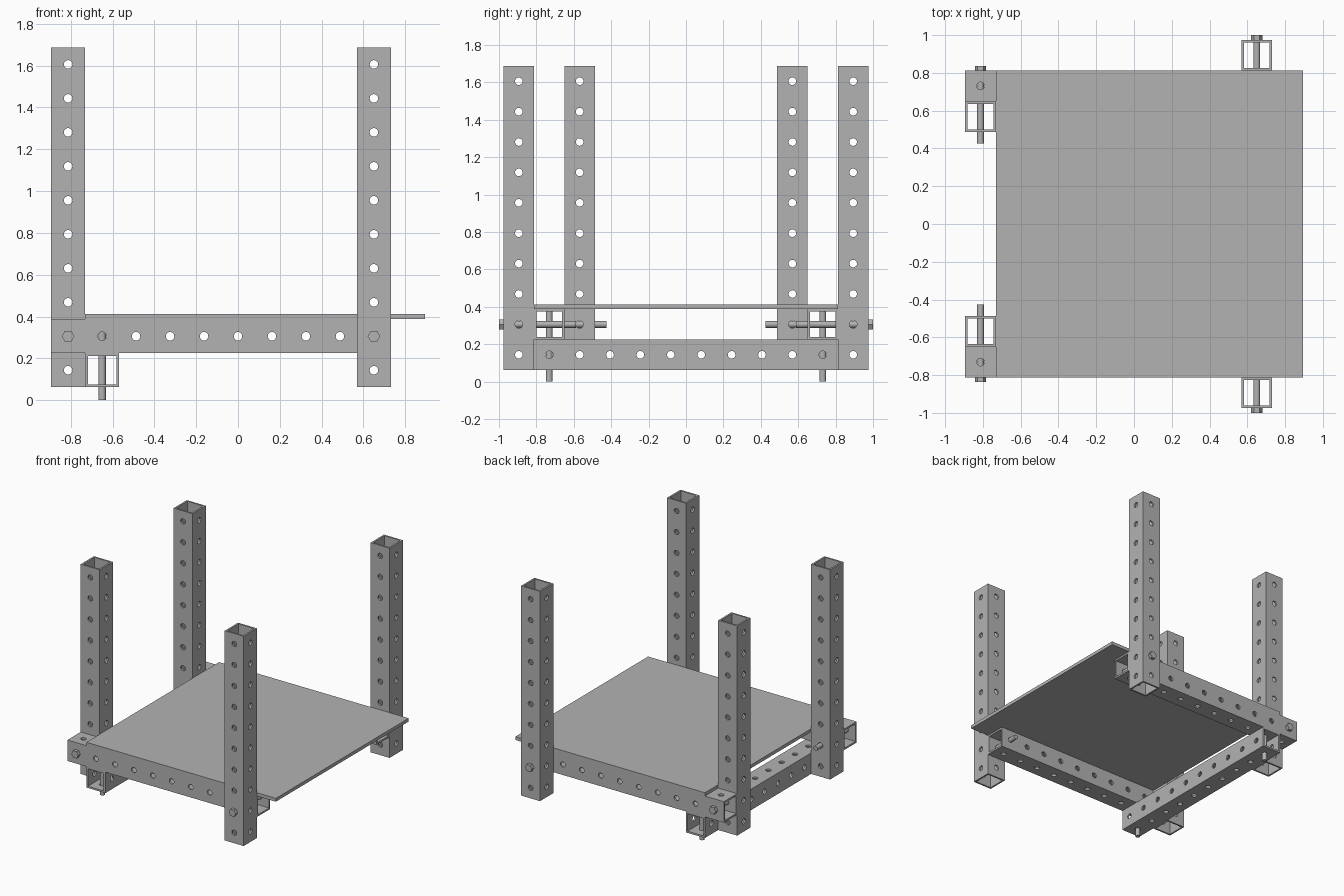
import bpy, bmesh
from math import sin, cos, pi
from mathutils import Matrix, Vector

cube = bpy.data.objects.get("Cube")
if cube:
    bpy.data.objects.remove(cube)

W = 0.1625            # tube width, equal to the hole pitch
CELLS = 10            # holes per tube face
LENGTH = W * CELLS
WALL = 0.0135
HOLE = 0.0203
BASE = 0.062          # underside of the legs
HEAD = 0.025          # bolt head height
PLATE = 0.026
BOLT = BASE + 2 * W   # shaft length

grey = bpy.data.materials.new("plain grey")
grey.use_nodes = True
grey.diffuse_color = (0.45, 0.45, 0.45, 1)
grey.node_tree.nodes["Principled BSDF"].inputs["Base Color"].default_value = grey.diffuse_color


def finish(bm, name):
    mesh = bpy.data.meshes.new(name)
    bm.to_mesh(mesh)
    bm.free()
    mesh.materials.append(grey)
    return mesh


def place(name, mesh, loc, rot=(0, 0, 0)):
    ob = bpy.data.objects.new(name, mesh)
    ob.location, ob.rotation_euler = loc, rot
    bpy.context.collection.objects.link(ob)
    return ob


def tube_mesh():
    """Square tube along z, centred, each wall made of square cells with a round hole."""
    bm = bmesh.new()
    n = 24
    for side in range(4):
        turn = Matrix.Rotation(side * pi / 2, 3, 'Z')
        for cell in range(CELLS):
            zc = (cell + 0.5) * W - LENGTH / 2
            inner, outer = [], []
            for i in range(n):
                c, s = cos(2 * pi * i / n), sin(2 * pi * i / n)
                reach = W / 2 / max(abs(c), abs(s))
                for ring, r in ((inner, HOLE), (outer, reach)):
                    ring.append(bm.verts.new(turn @ Vector((W / 2, r * c, zc + r * s))))
            for i in range(n):
                j = (i + 1) % n
                bm.faces.new((inner[i], outer[i], outer[j], inner[j]))
    bmesh.ops.remove_doubles(bm, verts=bm.verts, dist=1e-4)
    return finish(bm, "perforated_tube")


def prism(bm, n, r, z0, z1):
    rings = [[bm.verts.new((r * cos(2 * pi * i / n), r * sin(2 * pi * i / n), z))
              for i in range(n)] for z in (z0, z1)]
    bm.faces.new(rings[0][::-1])
    bm.faces.new(rings[1])
    for i in range(n):
        j = (i + 1) % n
        bm.faces.new((rings[0][i], rings[0][j], rings[1][j], rings[1][i]))


def bolt_mesh():
    """Hex bolt along z, underside of the head at z = 0."""
    bm = bmesh.new()
    prism(bm, 24, 0.018, -BOLT, 0)
    prism(bm, 6, 0.03, 0, HEAD)
    return finish(bm, "hex_bolt")


TUBE, BOLT_MESH = tube_mesh(), bolt_mesh()


def tube(name, loc, rot=(0, 0, 0)):
    mod = place(name, TUBE, loc, rot).modifiers.new("wall", 'SOLIDIFY')
    mod.thickness, mod.offset, mod.use_even_offset = WALL, -1, True


# Key positions
half = LENGTH / 2
right_x, left_x = W * 4, -W * 5       # leg centre lines
cross_x = left_x + W                  # cross beam centre line
leg_z = BASE + half
rail_z = BASE + 1.5 * W
bolts = []

# Front and back halves
for label, s in (("front", -1), ("back", 1)):
    tube(label + "_outer_leg", (right_x, s * (half + W / 2), leg_z))
    tube(label + "_inner_leg", (left_x, s * (half - 1.5 * W), leg_z))
    tube(label + "_rail", (-W / 2, s * (half - W / 2), rail_z), (0, pi / 2, 0))
    out = (-s * pi / 2, 0, 0)
    bolts += [
        place(label + "_outer_leg_bolt", BOLT_MESH, (right_x, s * (half + W), rail_z), out),
        place(label + "_inner_leg_bolt", BOLT_MESH, (left_x, s * half, rail_z), out),
        place(label + "_cross_beam_bolt", BOLT_MESH,
              (cross_x, s * (half - W / 2), BASE + 2 * W)),
    ]

# Cross beam under the rails
tube("cross_beam", (cross_x, 0, BASE + W / 2), (pi / 2, 0, 0))

# Flat deck
bm = bmesh.new()
bmesh.ops.create_cube(bm, size=1, matrix=Matrix.Diagonal((LENGTH, LENGTH, PLATE, 1)))
place("deck_plate", finish(bm, "deck_plate"), (W / 2, 0, BASE + 2 * W + PLATE / 2))

# Smooth round bolt shafts
bpy.ops.object.select_all(action='DESELECT')
bolts[0].select_set(True)
bpy.context.view_layer.objects.active = bolts[0]
bpy.ops.object.shade_smooth_by_angle()
